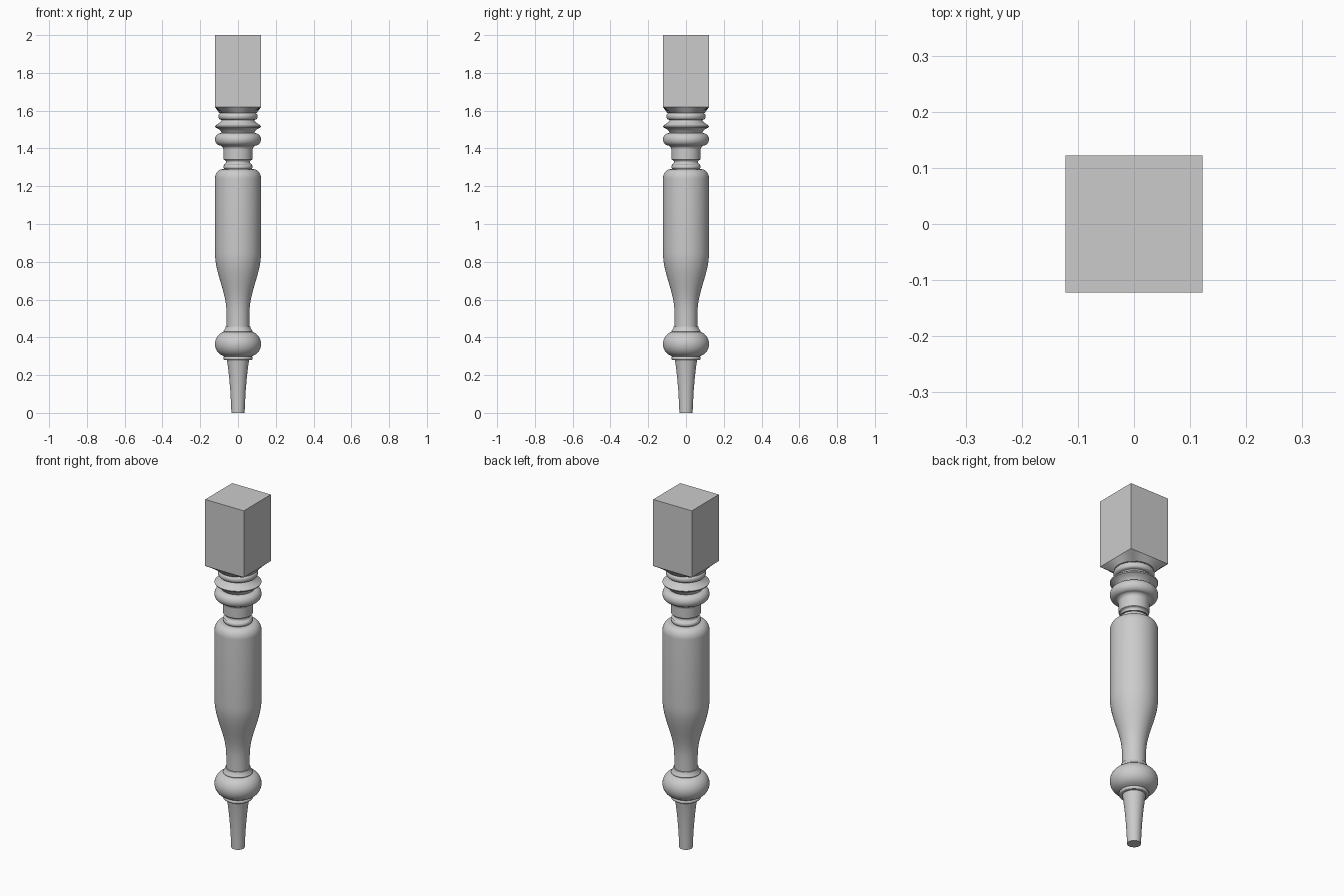
import bpy, bmesh, math
from math import sin, cos, pi, radians

cube = bpy.data.objects.get("Cube")
if cube:
    bpy.data.objects.remove(cube, do_unlink=True)

SEGMENTS = 64
HALF = 0.122      # half width of the block, and widest turned radius
BLOCK_Z = 1.62    # underside of the square block

grey = bpy.data.materials.new("plain grey")
grey.use_nodes = True
grey.diffuse_color = (0.6, 0.6, 0.6, 1)
grey.node_tree.nodes["Principled BSDF"].inputs["Base Color"].default_value = (0.6, 0.6, 0.6, 1)


def arc(r, z, a, b, start, end, steps=10):
    """Elliptical arc of profile points, angles in degrees."""
    angles = [radians(start + (end - start) * i / steps) for i in range(steps + 1)]
    return [(r + a * cos(t), z + b * sin(t)) for t in angles]


def ease(r0, z0, r1, z1, steps=14):
    """Smooth S-curve between two profile points."""
    return [(r0 + (r1 - r0) * (1 - cos(pi * i / steps)) / 2, z0 + (z1 - z0) * i / steps)
            for i in range(steps + 1)]


def ring(bm, radius, z, square=False):
    verts = []
    for i in range(SEGMENTS):
        t = 2 * pi * i / SEGMENTS
        k = radius / max(abs(cos(t)), abs(sin(t))) if square else radius
        verts.append(bm.verts.new((k * cos(t), k * sin(t), z)))
    return verts


def loft(name, sections, cap_bottom=False, angle=35):
    """Join rings given as (radius, z, square) from bottom to top."""
    bm = bmesh.new()
    rings = [ring(bm, *s) for s in sections]
    for low, high in zip(rings, rings[1:]):
        for i in range(SEGMENTS):
            j = (i + 1) % SEGMENTS
            bm.faces.new((low[i], low[j], high[j], high[i]))
    if cap_bottom:
        bm.faces.new(rings[0][::-1])
    mesh = bpy.data.meshes.new(name)
    bm.to_mesh(mesh)
    bm.free()
    obj = bpy.data.objects.new(name, mesh)
    bpy.context.collection.objects.link(obj)
    mesh.materials.append(grey)
    bpy.ops.object.select_all(action="DESELECT")
    obj.select_set(True)
    bpy.context.view_layer.objects.active = obj
    bpy.ops.object.shade_smooth_by_angle(angle=radians(angle))
    return obj


def turned(name, profile, cap_bottom=False):
    return loft(name, [(r, z, False) for r, z in profile], cap_bottom)


# Tapered foot with a small collar
turned("foot", [(0.035, 0), (0.037, 0.05), (0.041, 0.12), (0.047, 0.19), (0.054, 0.25),
                (0.059, 0.28), (0.071, 0.28)] + arc(0.071, 0.289, 0.006, 0.009, -90, 90, 6)
       + [(0.077, 0.3)], True)

# Ball and the flared collar above it
turned("ball", [(0.07, 0.298)] + arc(0.06, 0.365, 0.062, 0.066, -75, 75, 18)
       + [(0.077, 0.432), (0.074, 0.438), (0.067, 0.447), (0.065, 0.458), (0.06, 0.458)])

# Vase-shaped shaft with rounded shoulder
turned("shaft", [(0.06, 0.455), (0.06, 0.5)] + ease(0.061, 0.53, 0.122, 0.85)
       + arc(0.082, 1.24, 0.04, 0.05, 0, 90) + [(0.068, 1.29)])

# Neck: bead, narrow groove, then a cove widening upwards
turned("neck", [(0.068, 1.288)] + arc(0.066, 1.302, 0.011, 0.013, -90, 90)
       + arc(0.075, 1.328, 0.011, 0.012, 270, 90)
       + [(0.077, 1.342), (0.078, 1.395)] + arc(0.1, 1.395, 0.022, 0.021, 180, 90, 8))

# Large bead
turned("large_bead", [(0.09, 1.416)] + arc(0.091, 1.448, 0.031, 0.033, -90, 90, 16) + [(0.085, 1.481)])

# Sharp ridge between two coves
turned("ridge", [(0.085, 1.48), (0.09, 1.49), (0.103, 1.503), (0.12, 1.512), (0.122, 1.518),
                 (0.112, 1.526), (0.098, 1.535), (0.088, 1.546), (0.085, 1.552)])

# Upper bead under the block
turned("upper_bead", [(0.085, 1.55)] + arc(0.09, 1.57, 0.014, 0.018, -90, 90) + [(0.088, 1.592)])

# Transition from the round turning to the square block
loft("block_taper", [(0.088, 1.588, False), (0.1, 1.588, False), (HALF, BLOCK_Z, True)], angle=25)

# Square block
bpy.ops.mesh.primitive_cube_add(size=1, location=(0, 0, (2 + BLOCK_Z) / 2))
block = bpy.context.object
block.name = "block"
block.scale = (2 * HALF, 2 * HALF, 2 - BLOCK_Z)
block.data.materials.append(grey)
